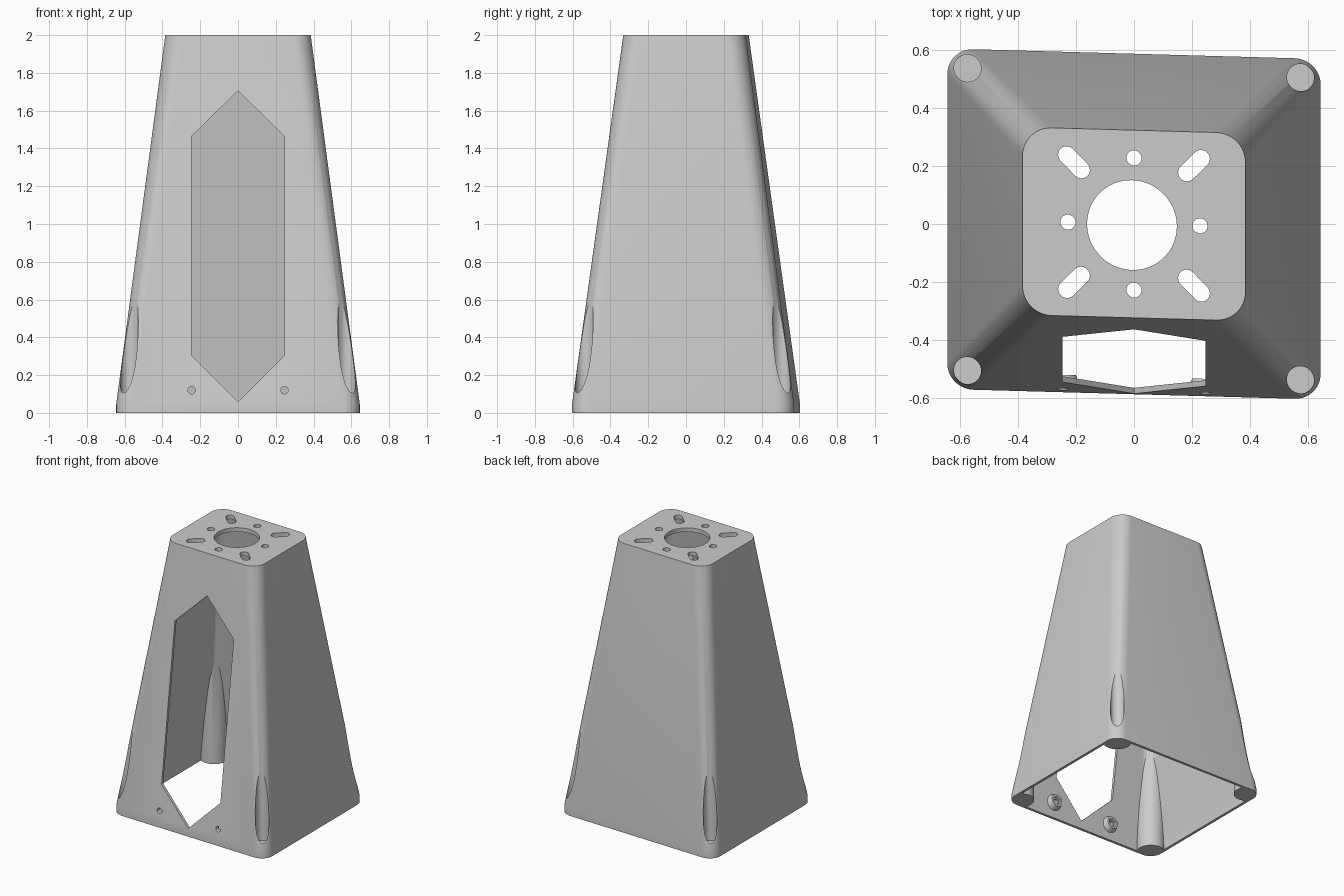
import bpy
import bmesh
from math import sin, cos, pi, radians
from mathutils import Matrix, Vector

if "Cube" in bpy.data.objects:
    bpy.data.objects.remove(bpy.data.objects["Cube"], do_unlink=True)

WALL, TOP, SKIRT, PLATE = 0.02, 2.0, 0.045, 0.03
SKEW = 0.028
CORNERS = [(x, y) for x in (-1, 1) for y in (-1, 1)]

grey = bpy.data.materials.new("plain grey")
grey.use_nodes = True
grey.diffuse_color = (0.6, 0.6, 0.6, 1)
grey.node_tree.nodes["Principled BSDF"].inputs["Base Color"].default_value = grey.diffuse_color


def finish(bm, name):
    bmesh.ops.recalc_face_normals(bm, faces=bm.faces)
    mesh = bpy.data.meshes.new(name)
    bm.to_mesh(mesh)
    bm.free()
    mesh.materials.append(grey)
    obj = bpy.data.objects.new(name, mesh)
    bpy.context.collection.objects.link(obj)
    return obj


def section(z, inset):
    """Rounded rectangle of the tapered tower at height z."""
    t = max(0, (z - SKIRT) / (TOP - SKIRT))
    hx, hy = 0.645 - 0.26 * t - inset, 0.588 - 0.264 * t - inset
    r = 0.09 + 0.01 * t - inset
    pts = []
    for q, (sx, sy) in enumerate([(1, 1), (-1, 1), (-1, -1), (1, -1)]):
        for i in range(13):
            a = (q + i / 12) * pi / 2
            pts.append((sx * (hx - r) + r * cos(a), sy * (hy - r) + r * sin(a), z))
    return pts


def loft(name, heights, inset):
    bm = bmesh.new()
    rings = [[bm.verts.new(p) for p in section(z, inset)] for z in heights]
    n = len(rings[0])
    for a, b in zip(rings, rings[1:]):
        for i in range(n):
            bm.faces.new((a[i], a[(i + 1) % n], b[(i + 1) % n], b[i]))
    bm.faces.new(rings[0])
    bm.faces.new(rings[-1])
    return finish(bm, name)


def rod(name, start, end, r1, r2=None, sides=40):
    """Cylinder or cone between two points."""
    start, end = Vector(start), Vector(end)
    axis = end - start
    bm = bmesh.new()
    bmesh.ops.create_cone(bm, cap_ends=True, segments=sides, radius1=r1,
                          radius2=r1 if r2 is None else r2, depth=axis.length)
    turn = axis.to_track_quat('Z', 'Y').to_matrix().to_4x4()
    bm.transform(Matrix.Translation((start + end) / 2) @ turn)
    return finish(bm, name)


def prism(name, outline, direction):
    bm = bmesh.new()
    face = bm.faces.new([bm.verts.new(p) for p in outline])
    ext = bmesh.ops.extrude_face_region(bm, geom=[face])
    moved = [g for g in ext["geom"] if isinstance(g, bmesh.types.BMVert)]
    bmesh.ops.translate(bm, verts=moved, vec=direction)
    if not face.is_valid or len(bm.faces) < len(outline) + 2:
        bm.faces.new([v for v in bm.verts if v not in moved])
    return finish(bm, name)


def cut(target, cutter):
    bpy.context.view_layer.objects.active = target
    mod = target.modifiers.new("cut", 'BOOLEAN')
    mod.operation, mod.solver, mod.object = 'DIFFERENCE', 'EXACT', cutter
    bpy.ops.object.modifier_apply(modifier=mod.name)
    bpy.data.objects.remove(cutter, do_unlink=True)


# Tower body and the cavity inside it
body = loft("tower_shell", [0, SKIRT, TOP], 0)
cavity = loft("cavity", [-0.05, SKIRT, TOP - PLATE], WALL)

# Foot bosses and front screw bosses stay solid inside the cavity
feet = [(0.575 * x, 0.522 * y) for x, y in CORNERS]
for x, y in feet:
    cut(cavity, rod("foot_boss", (x, y, -0.2), (x, y, 0.95), 0.095))

screws = []
for x in (-0.246, 0.246):
    for z in (0.12, 1.645):
        inner = -0.588 + WALL + 0.264 * (z - SKIRT) / (TOP - SKIRT)
        screws.append((x, inner, z))
        cut(cavity, rod("screw_boss", (x, inner - 0.015, z), (x, inner + 0.03, z), 0.065, 0.045))
cut(body, cavity)

# Foot screw holes with counterbores that break through the corners
for x, y in feet:
    cut(body, rod("foot_hole", (x, y, -0.1), (x, y, 0.2), 0.026))
    cut(body, rod("foot_counterbore", (x, y, 0.085), (x, y, 0.95), 0.047))

# Front screw holes with hexagonal nut pockets
for x, y, z in screws:
    cut(body, rod("screw_hole", (x, y - 0.1, z), (x, y + 0.1, z), 0.02, sides=24))
    cut(body, rod("nut_pocket", (x, y + 0.01, z), (x, y + 0.1, z), 0.032, sides=6))

# Pointed front window
window = [(0, 1.705), (0.247, 1.463), (0.247, 0.305), (0, 0.06), (-0.247, 0.305), (-0.247, 1.463)]
cut(body, prism("window", [(x, -0.8, z) for x, z in window], (0, 0.6, 0)))

# Top plate: bore, four round holes, four diagonal slots
cut(body, rod("bore", (-0.007, -0.004, 1.9), (-0.007, -0.004, 2.1), 0.155, sides=72))
for k in range(4):
    a = k * pi / 2
    x, y = 0.228 * cos(a), 0.228 * sin(a)
    cut(body, rod("plate_hole", (x, y, 1.9), (x, y, 2.1), 0.026))
    turn = Matrix.Rotation(a + pi / 4, 3, 'Z')
    slot = []
    for end, first in ((0.328, -90), (0.258, 90)):
        for i in range(13):
            b = radians(first + 15 * i)
            slot.append(turn @ Vector((end + 0.03 * cos(b), 0.03 * sin(b), 1.9)))
    cut(body, prism("slot", slot, (0, 0, 0.2)))

# Slight skew of the whole tower
for v in body.data.vertices:
    v.co.y -= SKEW * v.co.x

bpy.ops.object.select_all(action='DESELECT')
body.select_set(True)
bpy.context.view_layer.objects.active = body
bpy.ops.object.shade_smooth_by_angle(angle=radians(25))
